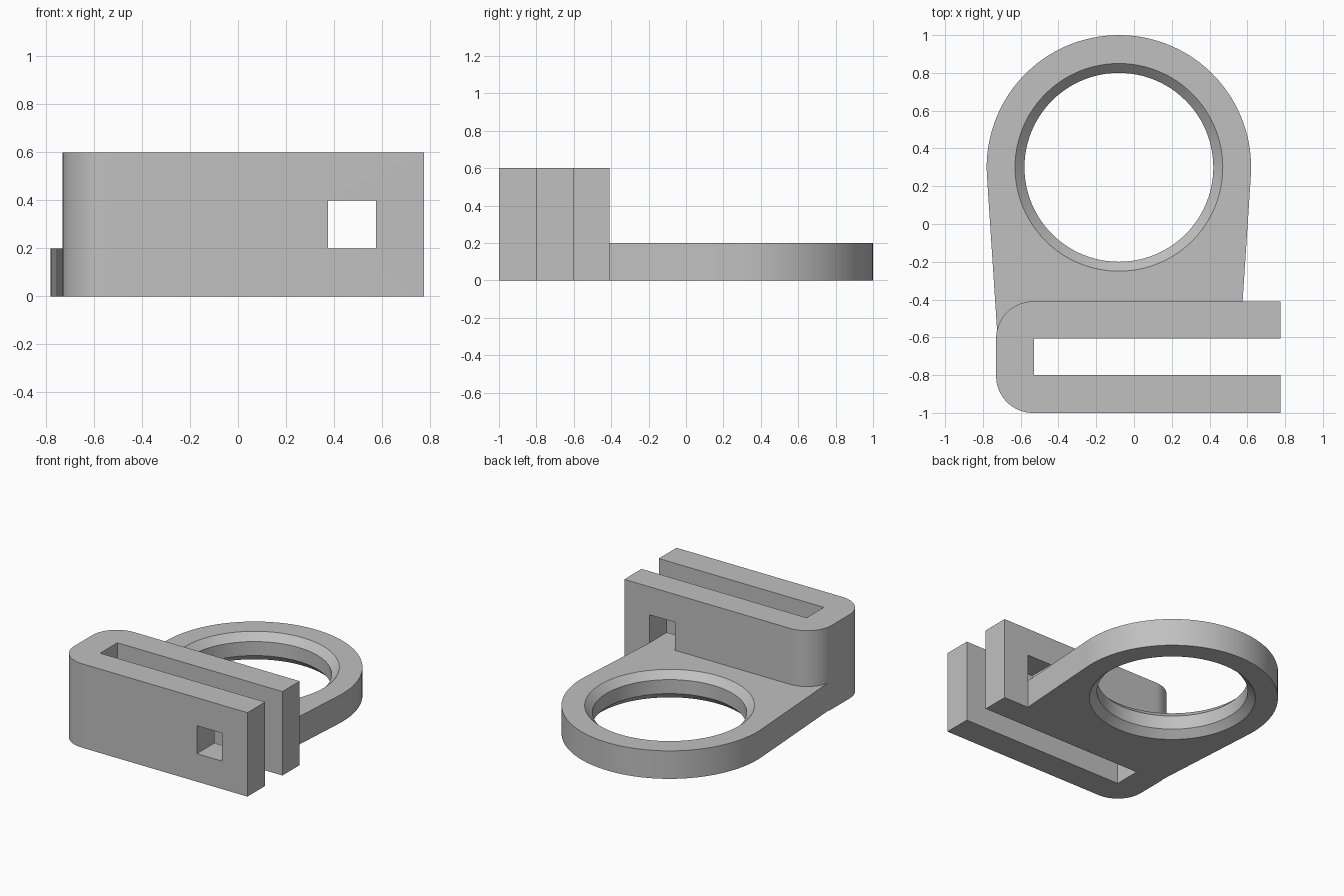
import bpy
import bmesh
from math import cos, sin, pi, radians
from mathutils import Vector

if "Cube" in bpy.data.objects:
    bpy.data.objects.remove(bpy.data.objects["Cube"], do_unlink=True)

grey = bpy.data.materials.new("plain grey")
grey.use_nodes = True
GREY = (0.53, 0.53, 0.53, 1)
grey.diffuse_color = GREY
grey.node_tree.nodes["Principled BSDF"].inputs["Base Color"].default_value = GREY

CENTRE = Vector((-0.08, 0.30))
LEFT, RIGHT = -0.73, 0.775
FRONT, BACK = -1.0, -0.41
HEIGHT, PLATE = 0.6, 0.2


def make_object(name, bm):
    bmesh.ops.recalc_face_normals(bm, faces=bm.faces)
    mesh = bpy.data.meshes.new(name)
    bm.to_mesh(mesh)
    bm.free()
    mesh.materials.append(grey)
    obj = bpy.data.objects.new(name, mesh)
    bpy.context.collection.objects.link(obj)
    return obj


def arc(cx, cy, r, a0, a1, n):
    return [(cx + r * cos(a0 + (a1 - a0) * i / n),
             cy + r * sin(a0 + (a1 - a0) * i / n)) for i in range(n + 1)]


def extrude_outline(name, points, height):
    bm = bmesh.new()
    face = bm.faces.new([bm.verts.new((x, y, 0)) for x, y in points])
    top = bmesh.ops.extrude_face_region(bm, geom=[face])["geom"]
    bmesh.ops.translate(bm, vec=(0, 0, height),
                        verts=[v for v in top if isinstance(v, bmesh.types.BMVert)])
    return make_object(name, bm)


def box(name, low, high):
    low, high = Vector(low), Vector(high)
    bm = bmesh.new()
    bmesh.ops.create_cube(bm, size=1)
    for v in bm.verts:
        v.co = (low + high) / 2 + v.co * (high - low)
    return make_object(name, bm)


def lathe(name, profile, n=96):
    """Closed solid of revolution around the ring centre."""
    bm = bmesh.new()
    rings = [[bm.verts.new((*p, z)) for p in arc(*CENTRE, r, 0, 2 * pi, n)[:-1]]
             for r, z in profile]
    for a, b in zip(rings, rings[1:]):
        for i in range(n):
            j = (i + 1) % n
            bm.faces.new((a[i], a[j], b[j], b[i]))
    bm.faces.new(rings[0])
    bm.faces.new(rings[-1])
    return make_object(name, bm)


def combine(target, other, operation):
    mod = target.modifiers.new(operation.lower(), 'BOOLEAN')
    mod.operation, mod.solver, mod.object = operation, 'EXACT', other
    bpy.context.view_layer.objects.active = target
    bpy.ops.object.modifier_apply(modifier=mod.name)
    bpy.data.objects.remove(other, do_unlink=True)


# Ring plate: round head with tangent sides tapering into the clamp
tilt, radius, foot = 0.0655, 0.70, -0.60
half = (radius + (foot - CENTRE.y) * sin(tilt)) / cos(tilt)
outline = arc(*CENTRE, radius, -tilt, pi + tilt, 64)
outline += [(CENTRE.x - half, foot), (CENTRE.x + half, foot)]
bracket = extrude_outline("ring_bracket", outline, PLATE)

# Round hole, chamfered above and below
combine(bracket, lathe("hole_cutter", [
    (0.60, -0.05), (0.55, 0), (0.50, 0.05),
    (0.50, PLATE - 0.05), (0.55, PLATE), (0.60, PLATE + 0.05)]), 'DIFFERENCE')

# Clamp block: rounded closed end, slot open at the other end
corner = 0.195
cx = LEFT + corner
outline = arc(cx, BACK - corner, corner, pi / 2, pi, 16)
outline += arc(cx, FRONT + corner, corner, pi, 1.5 * pi, 16)
outline += [(RIGHT, FRONT), (RIGHT, -0.80), (-0.53, -0.80),
            (-0.53, -0.605), (RIGHT, -0.605), (RIGHT, BACK)]
clamp = extrude_outline("clamp", outline, HEIGHT)

# Square window through both clamp arms
combine(clamp, box("window_cutter", (0.375, FRONT - 0.1, 0.2),
                   (0.575, BACK + 0.1, 0.4)), 'DIFFERENCE')
combine(bracket, clamp, 'UNION')

# Smooth curves, sharp edges
bpy.ops.object.select_all(action='DESELECT')
bracket.select_set(True)
bpy.context.view_layer.objects.active = bracket
bpy.ops.object.shade_smooth_by_angle(angle=radians(25))
